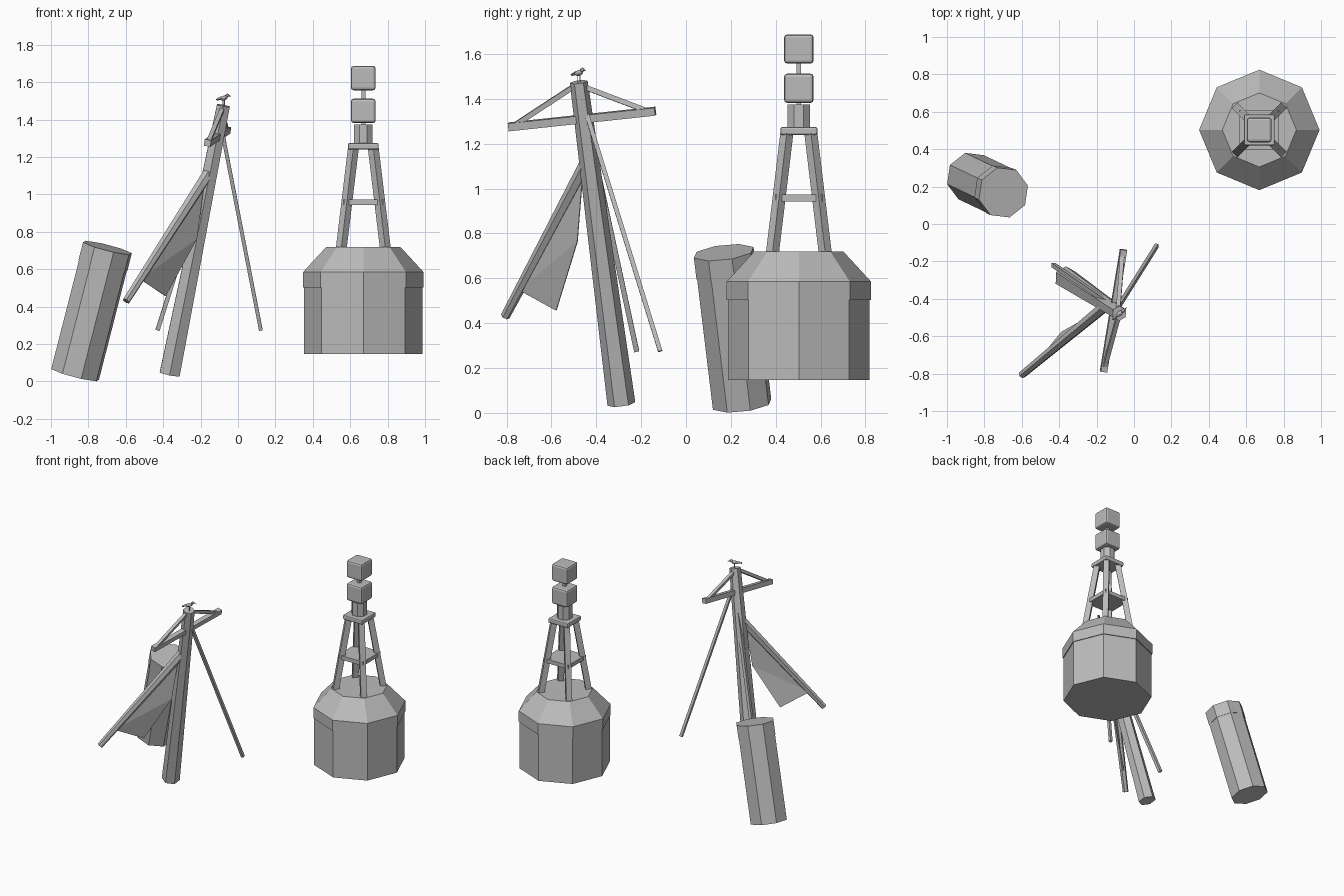
import bpy
import bmesh
import math
from mathutils import Vector, Matrix

cube = bpy.data.objects.get("Cube")
if cube:
    bpy.data.objects.remove(cube, do_unlink=True)

grey = bpy.data.materials.new("plain_grey")
grey.use_nodes = True
GREY = (0.5, 0.5, 0.5, 1)
grey.diffuse_color = GREY
grey.node_tree.nodes["Principled BSDF"].inputs["Base Color"].default_value = GREY


def finish(name, bm):
    bmesh.ops.recalc_face_normals(bm, faces=bm.faces)
    mesh = bpy.data.meshes.new(name)
    bm.to_mesh(mesh)
    bm.free()
    mesh.materials.append(grey)
    obj = bpy.data.objects.new(name, mesh)
    bpy.context.collection.objects.link(obj)
    return obj


def turned(name, start, end, rings, sides, phase=0.0):
    """Faceted solid along a line; rings are (fraction along, radius)."""
    start, end = Vector(start), Vector(end)
    turn = Vector((0, 0, 1)).rotation_difference(end - start)
    bm = bmesh.new()
    loops = []
    for frac, radius in rings:
        centre = start.lerp(end, frac)
        loop = []
        for i in range(sides):
            a = math.radians(phase) + math.tau * i / sides
            offset = turn @ Vector((math.cos(a), math.sin(a), 0))
            loop.append(bm.verts.new(centre + offset * radius))
        loops.append(loop)
    for low, high in zip(loops, loops[1:]):
        for i in range(sides):
            j = (i + 1) % sides
            bm.faces.new((low[i], low[j], high[j], high[i]))
    bm.faces.new(loops[0])
    bm.faces.new(loops[-1])
    return finish(name, bm)


def beam(name, start, end, r0, r1=None, sides=4, phase=45):
    return turned(name, start, end, [(0, r0), (1, r1 or r0)], sides, phase)


def box(name, centre, size, bevel=0.0):
    bm = bmesh.new()
    bmesh.ops.create_cube(bm, size=1, matrix=Matrix.Translation(centre) @ Matrix.Diagonal((*size, 1)))
    if bevel:
        bmesh.ops.bevel(bm, geom=bm.edges[:], offset=bevel, segments=2,
                        profile=0.5, affect='EDGES')
    return finish(name, bm)


def ball(name, centre, size, heading):
    bm = bmesh.new()
    place = (Matrix.Translation(centre) @ Matrix.Rotation(heading, 4, 'Z')
             @ Matrix.Rotation(-0.2, 4, 'Y') @ Matrix.Diagonal((*size, 1)))
    bmesh.ops.create_icosphere(bm, subdivisions=2, radius=1, matrix=place)
    return finish(name, bm)


# Buoy: hull with a raised rim and sloped deck
BX, BY = 0.67, 0.503
turned("buoy_hull", (BX, BY, 0), (BX, BY, 1),
       [(0.147, 0.316), (0.503, 0.316), (0.503, 0.322), (0.585, 0.322), (0.72, 0.198)], 8)

# Buoy tower
for sx in (-1, 1):
    for sy in (-1, 1):
        beam("tower_leg", (BX + sx * 0.118, BY + sy * 0.118, 0.71),
             (BX + sx * 0.053, BY + sy * 0.053, 1.25), 0.029, phase=0)
box("tower_shelf", (BX, BY, 0.958), (0.21, 0.21, 0.03))
box("tower_platform", (BX, BY, 1.257), (0.165, 0.165, 0.035), 0.008)
beam("tower_neck", (BX, BY, 1.27), (BX, BY, 1.375), 0.054, sides=8, phase=22.5)
beam("tower_rod", (BX, BY, 1.37), (BX, BY, 1.6), 0.015)
for z in (1.447, 1.622):
    box("top_mark", (BX, BY, z), (0.132, 0.132, 0.13), 0.014)

# Leaning drum with a slightly wider cap
turned("drum", (-0.871, 0.25, 0.038), (-0.698, 0.168, 0.715),
       [(0, 0.136), (0.86, 0.136), (0.86, 0.139), (1, 0.139)], 8, 15)

# Broken mast with crossarm and braces
beam("mast", (-0.365, -0.288, 0.04), (-0.078, -0.478, 1.475), 0.0625, 0.04, 6, 90)
beam("crossarm", (-0.163, -0.79, 1.275), (-0.056, -0.137, 1.345), 0.025)
beam("front_brace", (-0.156, -0.76, 1.285), (-0.085, -0.5, 1.455), 0.016)
beam("back_brace", (-0.062, -0.17, 1.345), (-0.085, -0.46, 1.455), 0.016)

# Boom, loose poles and torn sail
boom_low, boom_high = Vector((-0.598, -0.806, 0.43)), Vector((-0.155, -0.44, 1.12))
beam("boom", boom_low, boom_high, 0.021, 0.031, 6, 30)
beam("right_pole", (-0.43, -0.22, 0.275), (-0.1, -0.445, 1.32), 0.016)
beam("left_pole", (0.122, -0.115, 0.275), (-0.085, -0.445, 1.34), 0.014)

bm = bmesh.new()
corners = [boom_low.lerp(boom_high, 0.17), (-0.388, -0.578, 0.456),
           (-0.22, -0.484, 0.763), boom_low.lerp(boom_high, 0.95)]
a, b, c, d = [bm.verts.new(p) for p in corners]
bm.faces.new((a, b, c))
bm.faces.new((a, c, d))
sail = finish("sail", bm)
cloth = sail.modifiers.new("thickness", 'SOLIDIFY')
cloth.thickness = 0.004
cloth.offset = 0

# Perched bird facing the left rear
perch = Vector((-0.076, -0.478, 1.515))
heading = math.radians(40)
ahead = Vector((math.cos(heading), math.sin(heading), 0))
side = Vector((-ahead.y, ahead.x, 0))
up = Vector((0, 0, 1))
ball("bird_body", perch, (0.026, 0.013, 0.013), heading)
ball("bird_head", perch + ahead * 0.024 + up * 0.014, (0.012, 0.01, 0.01), heading)
beam("bird_beak", perch + ahead * 0.032 + up * 0.014, perch + ahead * 0.05 + up * 0.009, 0.005, 0.001)
beam("bird_tail", perch - ahead * 0.018, perch - ahead * 0.05 - up * 0.008, 0.009, 0.006)
for s in (-1, 1):
    foot = perch + side * s * 0.006
    beam("bird_leg", foot - up * 0.042, foot, 0.003)
